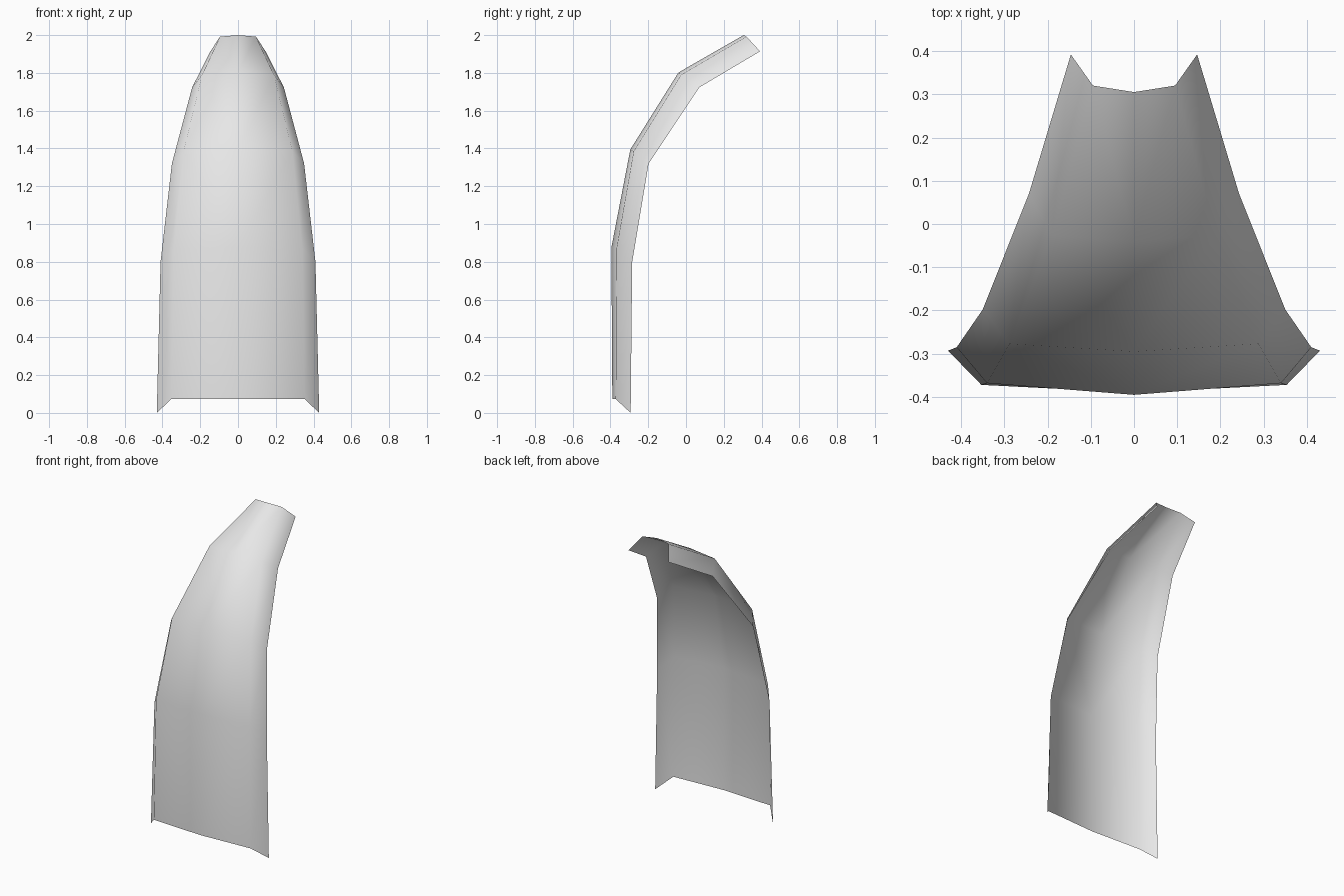
import bpy
import bmesh

cube = bpy.data.objects.get("Cube")
if cube:
    bpy.data.objects.remove(cube, do_unlink=True)

# Plain light grey finish
grey = bpy.data.materials.new("light_grey")
grey.use_nodes = True
colour = (0.8, 0.8, 0.8, 1)
grey.diffuse_color = colour
grey.node_tree.nodes["Principled BSDF"].inputs["Base Color"].default_value = colour

# Half cross-sections from the bottom to the tip: centre, shoulder, rim
sections = [
    [(0, -0.39, 0.073), (0.353, -0.372, 0.073), (0.43, -0.293, 0.0)],
    [(0, -0.395, 0.876), (0.34, -0.368, 0.868), (0.41, -0.285, 0.80)],
    [(0, -0.295, 1.394), (0.288, -0.277, 1.385), (0.35, -0.198, 1.32)],
    [(0, -0.04, 1.802), (0.19, -0.026, 1.79), (0.243, 0.07, 1.723)],
    [(0, 0.305, 2.0), (0.095, 0.32, 1.992), (0.146, 0.392, 1.914)],
]

# Skin the sections into one half of the thin shell
bm = bmesh.new()
rows = [[bm.verts.new(p) for p in section] for section in sections]
for low, high in zip(rows, rows[1:]):
    for c in range(len(low) - 1):
        face = bm.faces.new((low[c], low[c + 1], high[c + 1], high[c]))
        face.smooth = True
mesh = bpy.data.meshes.new("curved_panel")
bm.to_mesh(mesh)
bm.free()
mesh.materials.append(grey)

panel = bpy.data.objects.new("curved_panel", mesh)
bpy.context.collection.objects.link(panel)

# Mirror to the other side
mirror = panel.modifiers.new("mirror", 'MIRROR')
mirror.use_axis[0] = True
mirror.use_clip = True
